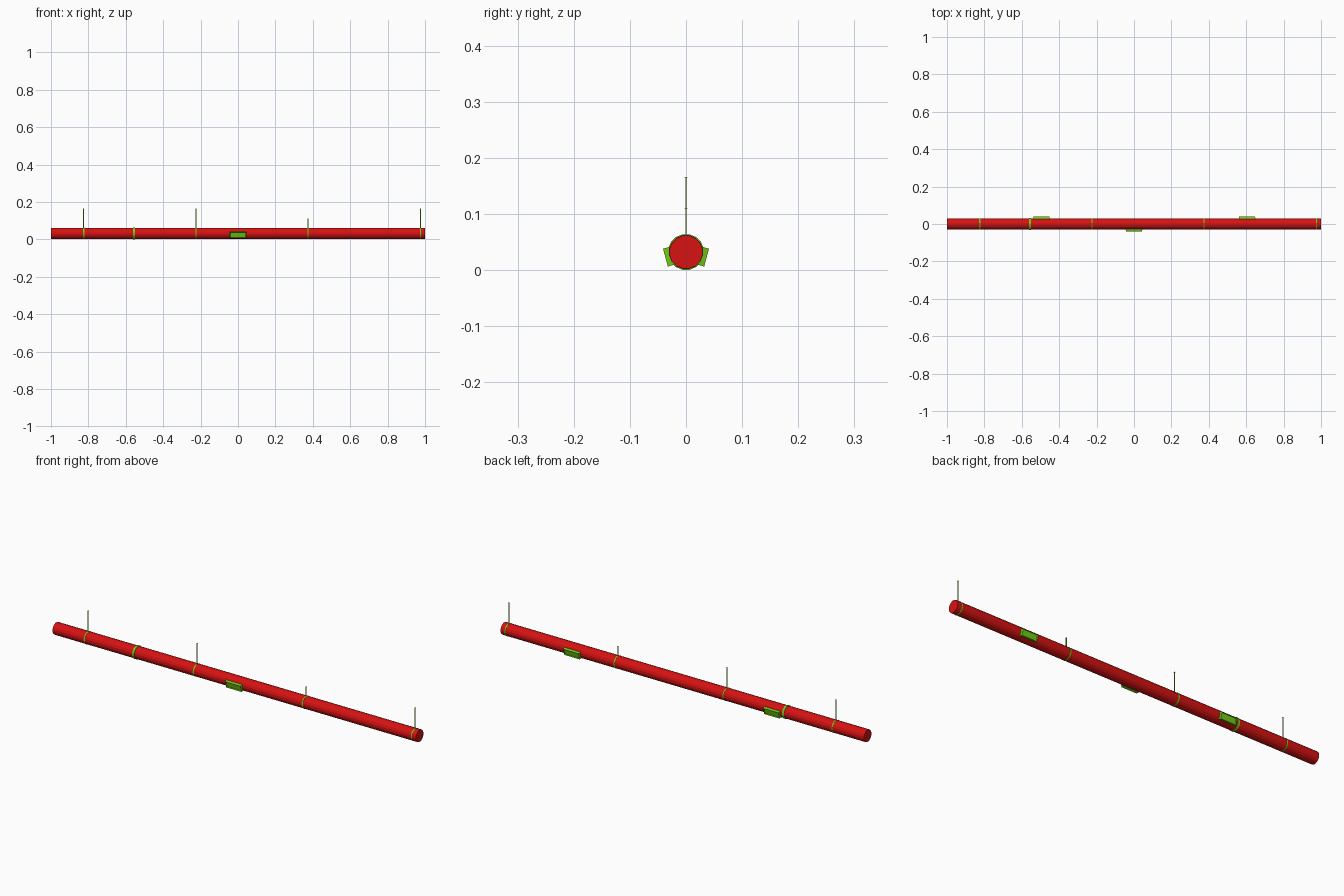
import bpy, bmesh, math
from mathutils import Matrix, Vector

if "Cube" in bpy.data.objects:
    bpy.data.objects.remove(bpy.data.objects["Cube"])

CZ, R, SIDES = 0.032, 0.030, 16


def material(name, color):
    m = bpy.data.materials.new(name)
    m.diffuse_color = (*color, 1)
    m.use_nodes = True
    m.node_tree.nodes["Principled BSDF"].inputs["Base Color"].default_value = m.diffuse_color
    return m


RED = material("red_paint", (0.68, 0.006, 0.006))
GREEN = material("green_paint", (0.18, 0.6, 0.008))


def finish(name, bm, mat):
    bmesh.ops.recalc_face_normals(bm, faces=bm.faces)
    me = bpy.data.meshes.new(name)
    bm.to_mesh(me)
    bm.free()
    me.materials.append(mat)
    ob = bpy.data.objects.new(name, me)
    bpy.context.collection.objects.link(ob)
    return ob


def tube(name, x, length, radius, mat):
    bm = bmesh.new()
    mx = (Matrix.Translation((x, 0, CZ)) @ Matrix.Rotation(math.pi / 2, 4, 'Y')
          @ Matrix.Rotation(math.pi / SIDES, 4, 'Z'))
    bmesh.ops.create_cone(bm, cap_ends=True, segments=SIDES, radius1=radius,
                          radius2=radius, depth=length, matrix=mx)
    return finish(name, bm, mat)


def block(name, center, size, mat):
    bm = bmesh.new()
    mx = Matrix.Translation(center) @ Matrix.Diagonal((*size, 1))
    bmesh.ops.create_cube(bm, size=1, matrix=mx)
    return finish(name, bm, mat)


def junction_box(name, x, side):
    # Slightly tapered housing with a recessed face, tilted downwards
    bm = bmesh.new()
    bmesh.ops.create_cube(bm, size=1)
    for v in bm.verts:
        outer = v.co.y > 0
        v.co = Vector((math.copysign(0.042 if outer else 0.046, v.co.x),
                       0.038 if outer else 0.022,
                       math.copysign(0.0165, v.co.z)))
    face = max(bm.faces, key=lambda f: f.calc_center_median().y)
    bmesh.ops.inset_region(bm, faces=[face], thickness=0.004)
    bmesh.ops.translate(bm, verts=face.verts, vec=(0, -0.004, 0))
    mx = (Matrix.Translation((x, 0, CZ)) @ Matrix.Diagonal((1, side, 1, 1))
          @ Matrix.Rotation(math.radians(-15), 4, 'X'))
    bmesh.ops.transform(bm, verts=bm.verts, matrix=mx)
    return finish(name, bm, GREEN)


# Main pipe and coupling band
tube("pipe", 0, 2, R, RED)
tube("coupling_band", -0.555, 0.011, 0.0322, GREEN)

# Hanger clamps with thin straps and a small tab on top
for i, (x, top) in enumerate([(-0.825, 0.165), (-0.225, 0.165),
                              (0.375, 0.11), (0.975, 0.165)]):
    tube(f"hanger_clamp_{i}", x, 0.006, 0.0308, GREEN)
    z0 = CZ + R - 0.002
    block(f"hanger_strap_{i}", (x, 0, (z0 + top) / 2), (0.005, 0.001, top - z0), GREEN)
    block(f"hanger_tab_{i}", (x, 0, top), (0.005, 0.006, 0.001), GREEN)

# Side boxes
for i, (x, side) in enumerate([(-0.495, 1), (0.0, -1), (0.605, 1)]):
    junction_box(f"junction_box_{i}", x, side)
